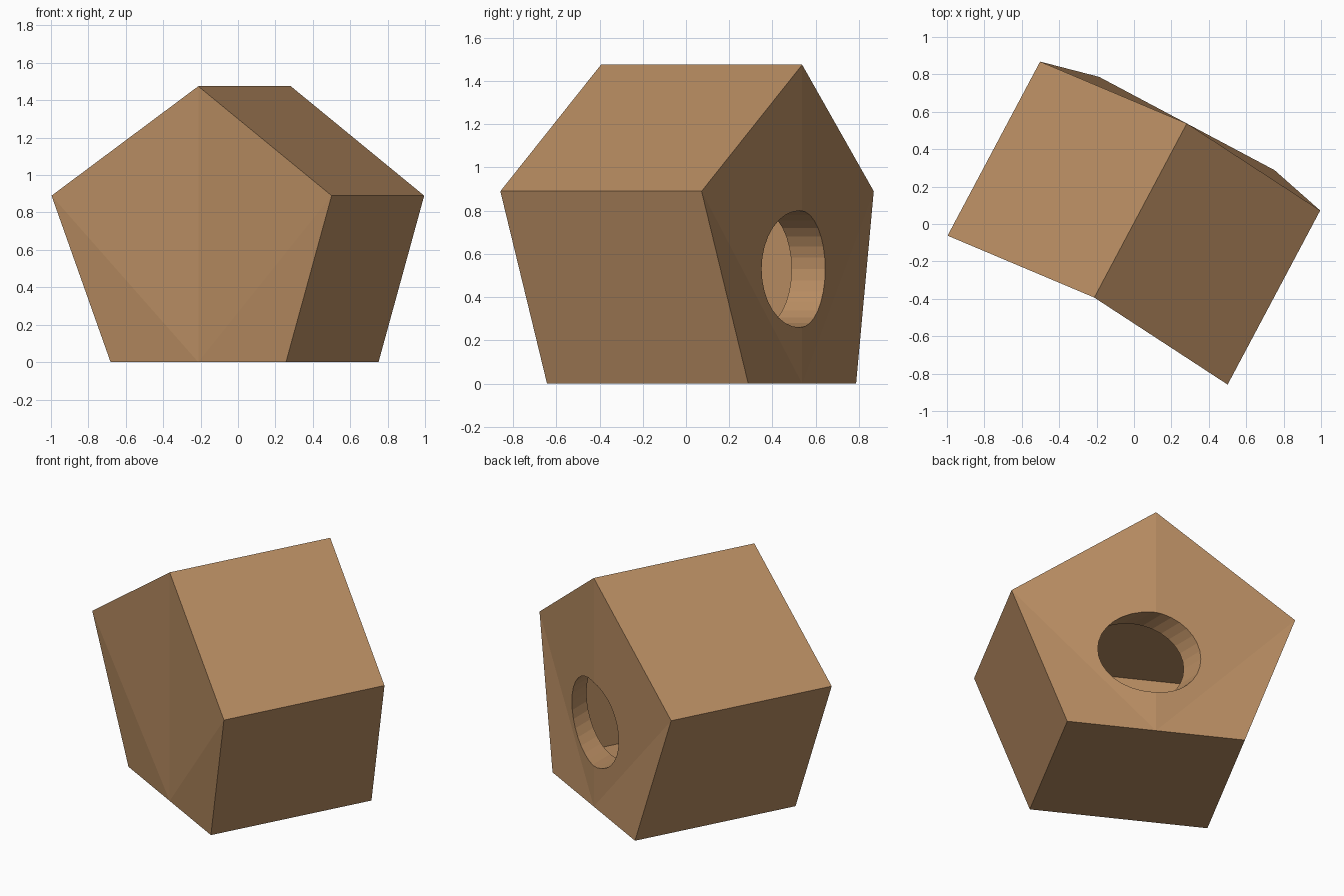
import bpy, bmesh, math
from mathutils import Matrix

if "Cube" in bpy.data.objects:
    bpy.data.objects.remove(bpy.data.objects["Cube"])

# one flat timber colour
wood = bpy.data.materials.new("light_wood")
wood.diffuse_color = (0.48, 0.265, 0.122, 1)
wood.use_nodes = True
wood.node_tree.nodes["Principled BSDF"].inputs["Base Color"].default_value = wood.diffuse_color

# the box is turned about z; local x runs across, local y towards the back
PLACE = Matrix.Translation((0.035, 0.072, 0)) @ Matrix.Rotation(math.radians(-28), 4, 'Z')
HALF = 0.527


def finish(name, bm):
    bmesh.ops.recalc_face_normals(bm, faces=bm.faces)
    mesh = bpy.data.meshes.new(name)
    bm.to_mesh(mesh)
    bm.free()
    mesh.materials.append(wood)
    obj = bpy.data.objects.new(name, mesh)
    bpy.context.collection.objects.link(obj)
    return obj


# house body: bent pentagon (x, y offset, z) starting at the bottom middle
profile = [(0, 0, 0), (0.531, 0, 0), (0.848, -0.076, 0.89), (0, 0, 1.475),
           (-0.848, -0.076, 0.89), (-0.531, 0, 0)]
bm = bmesh.new()
rings = [[bm.verts.new((x, y + side * HALF, z)) for x, y, z in profile] for side in (-1, 1)]
for ring in rings:
    for i in range(1, 5):
        bm.faces.new((ring[0], ring[i], ring[i + 1]))
for i in range(1, 5):
    bm.faces.new((rings[0][i], rings[0][i + 1], rings[1][i + 1], rings[1][i]))
bm.faces.new([rings[0][k] for k in (5, 0, 1)] + [rings[1][k] for k in (1, 0, 5)])
bm.transform(PLACE)
body = finish("house_body", bm)

# box-shaped chamber inside
bm = bmesh.new()
bmesh.ops.create_cube(bm, size=1, matrix=PLACE @ Matrix.Translation((0, 0, 0.495))
                      @ Matrix.Diagonal((0.92, 0.73, 0.73, 1)))
chamber = finish("chamber_cutter", bm)

# round entrance running straight along y into the chamber
bm = bmesh.new()
bmesh.ops.create_cone(bm, cap_ends=True, segments=32, radius1=0.27, radius2=0.27, depth=0.85,
                      matrix=Matrix.Translation((0.30, 0.16 + 0.425, 0.53))
                      @ Matrix.Rotation(math.pi / 2, 4, 'X'))
entrance = finish("entrance_cutter", bm)

# cut both out of the body
bpy.context.view_layer.objects.active = body
for cutter in (chamber, entrance):
    cutter.hide_render = True
    mod = body.modifiers.new(cutter.name, 'BOOLEAN')
    mod.operation = 'DIFFERENCE'
    mod.solver = 'EXACT'
    mod.object = cutter
    bpy.ops.object.modifier_apply(modifier=mod.name)
for cutter in (chamber, entrance):
    bpy.data.objects.remove(cutter)
